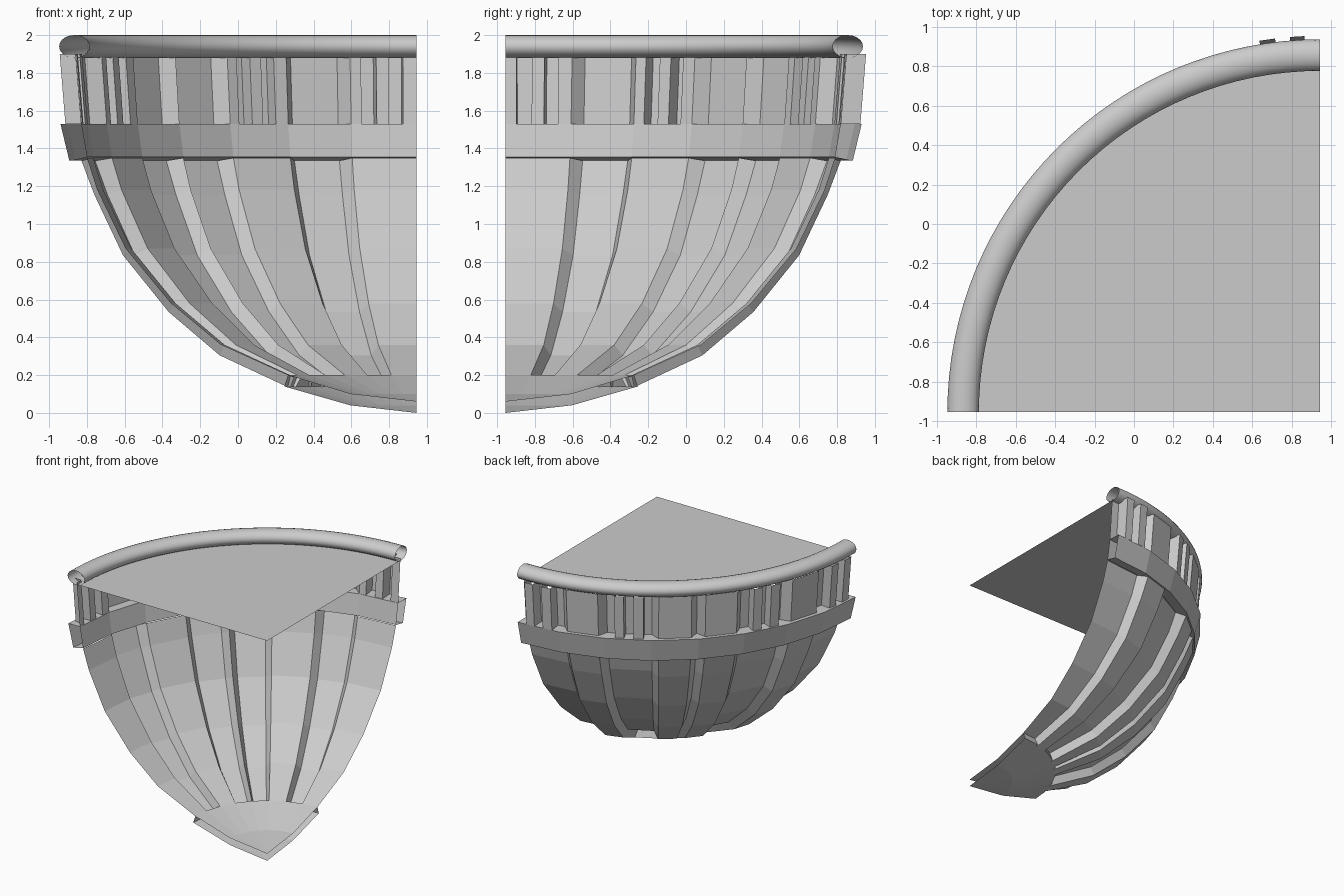
import bpy, math

if "Cube" in bpy.data.objects:
    bpy.data.objects.remove(bpy.data.objects["Cube"])

CX, CY = 0.945, -0.955      # vertical axis of the quarter bowl
STEP = 11.25                # eight facets in the quarter


def polar(r, z, a):
    a = math.radians(a)
    return (CX - r * math.sin(a), CY + r * math.cos(a), z)


def loft(name, columns, closed=False, smooth=False):
    """Skin neighbouring columns of points; closed joins each column's ends."""
    n = len(columns[0])
    verts = [p for c in columns for p in c]
    faces = []
    for i in range(len(columns) - 1):
        for j in range(n if closed else n - 1):
            k = (j + 1) % n
            faces.append((i * n + j, i * n + k, (i + 1) * n + k, (i + 1) * n + j))
    me = bpy.data.meshes.new(name)
    me.from_pydata(verts, [], faces)
    me.validate()
    ob = bpy.data.objects.new(name, me)
    bpy.context.collection.objects.link(ob)
    if smooth:
        bpy.context.view_layer.objects.active = ob
        ob.select_set(True)
        bpy.ops.object.shade_smooth_by_angle(angle=math.radians(40))
        ob.select_set(False)
    return ob


def sweep(name, profile, segs, closed=False, smooth=False):
    cols = [[polar(r, z, 90 * i / segs) for r, z in profile] for i in range(segs + 1)]
    return loft(name, cols, closed, smooth)


def offset(profile, d):
    """Move a radius/height profile outwards along its normals."""
    out = []
    for i, (r, z) in enumerate(profile):
        a, b = profile[max(i - 1, 0)], profile[min(i + 1, len(profile) - 1)]
        dr, dz = b[0] - a[0], b[1] - a[1]
        l = math.hypot(dr, dz)
        out.append((r - dz / l * d, z + dr / l * d))
    return out


def rib(k):
    """Angles and raised flags across the wide rib in facet k."""
    a = k * STEP
    return [(a, 0), (a + 1.7, 1), (a + STEP - 1.7, 1), (a + STEP, 0)]


def balusters(k):
    """Two narrow raised bars in facet k."""
    a = k * STEP
    return [(a + t, f) for t, f in ((2.3, 0), (2.4, 1), (4.6, 1), (4.7, 0),
                                    (6.8, 0), (6.9, 1), (9.3, 1), (9.4, 0))]


RIBS = (1, 3, 4, 6)

# Faceted bowl with raised ribs
base = [(1.745, 1.35), (1.69, 1.18), (1.54, 0.87), (1.30, 0.58), (1.035, 0.36), (0.66, 0.19)]
raised = offset(base, 0.065)
raised[0] = (1.82, 1.335)
cols = [[polar(r, z, 0) for r, z in base]]
for k in RIBS:
    for a, f in rib(k):
        cols.append([polar(r, z, a) for r, z in (raised if f else base)])
cols.append([polar(r, z, 90) for r, z in base])
loft("bowl", cols)

# Upper wall with wide ribs and narrow bars
low = [(1.775, 1.53), (1.805, 1.9)]
cols = [[polar(r, z, 0) for r, z in low]]
for k in range(8):
    for a, f in (rib(k) if k in RIBS else balusters(k)):
        d = 0
        if f:
            d = 0.075 if k in RIBS else (0.105 if k == 0 else 0.085)
        cols.append([polar(r + d, z, a) for r, z in low])
cols.append([polar(r, z, 90) for r, z in low])
loft("upper_wall", cols)

# Sloped band between wall and bowl
sweep("band", [(1.885, 1.53), (1.838, 1.335), (1.745, 1.355), (1.775, 1.53)], 8, closed=True)

# Rounded rail along the top
rail = [(1.812 + 0.08 * math.cos(math.tau * i / 20), 1.94 + 0.06 * math.sin(math.tau * i / 20))
        for i in range(20)]
sweep("top_rail", rail, 32, closed=True, smooth=True)

# Flat cover inside the rail
sweep("cover", [(0, 1.885), (1.80, 1.885)], 32)

# Shallow hollow cap at the bottom
sweep("bottom_cap", [(0, 0.0), (0.35, 0.04), (0.70, 0.14), (0.68, 0.20), (0.35, 0.10), (0, 0.06)], 8)
